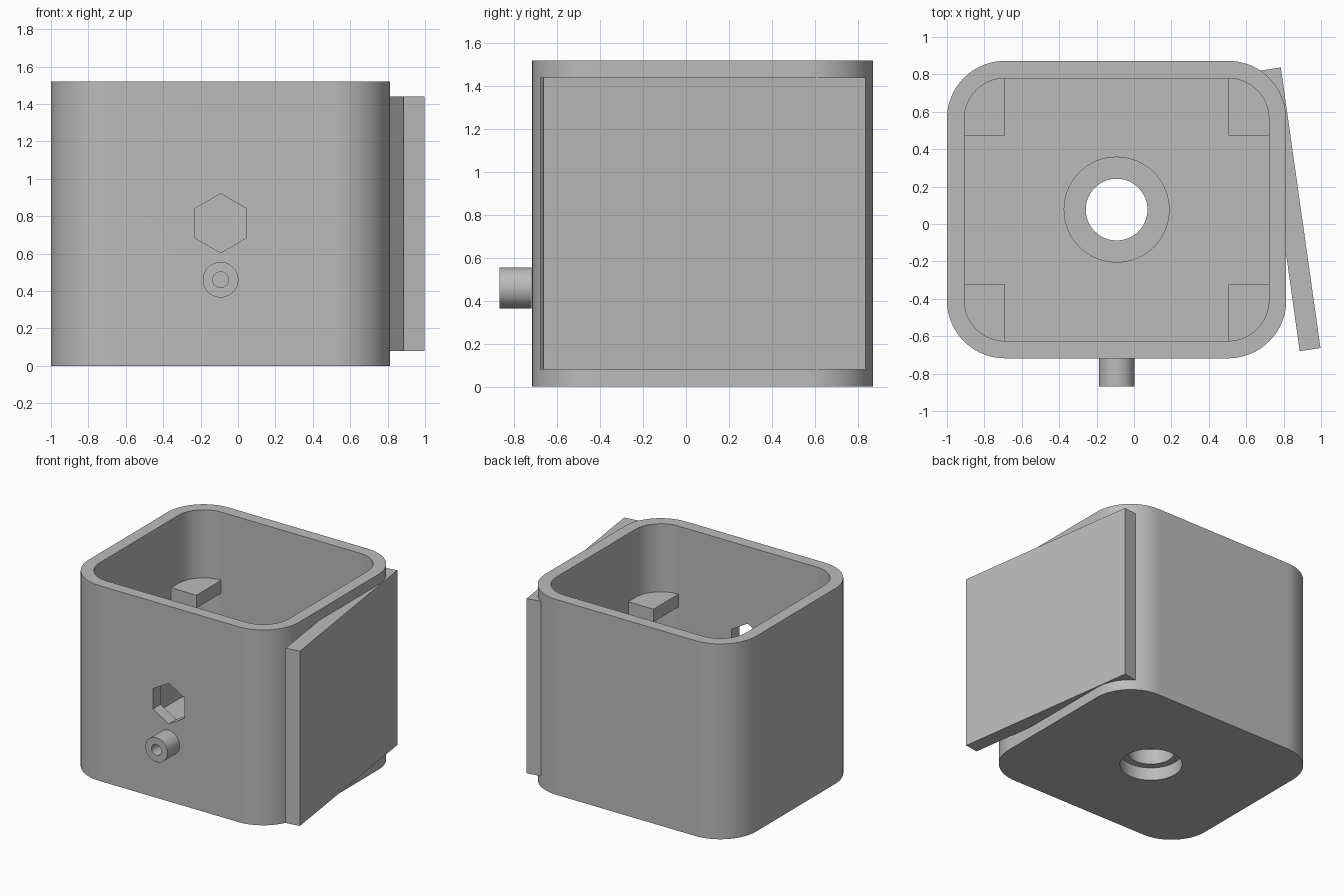
import bpy, bmesh, math
from mathutils import Matrix, Vector

if "Cube" in bpy.data.objects:
    bpy.data.objects.remove(bpy.data.objects["Cube"], do_unlink=True)

grey = bpy.data.materials.new("plain grey")
grey.use_nodes = True
COLOUR = (0.5, 0.5, 0.5, 1)
grey.diffuse_color = COLOUR
grey.node_tree.nodes["Principled BSDF"].inputs["Base Color"].default_value = COLOUR

CX, CY = -0.093, 0.077     # centre of the box
FRONT = -0.72              # y of the front face
WALL = 0.093
HEIGHT = 1.52


def prism(name, points, low, high, upright=False):
    """Extrude a 2D outline; upright outlines lie in xz and run along y."""
    bm = bmesh.new()
    face = bm.faces.new([bm.verts.new((a, b, low)) for a, b in points])
    top = bmesh.ops.extrude_face_region(bm, geom=[face])["geom"]
    bmesh.ops.translate(bm, vec=(0, 0, high - low),
                        verts=[v for v in top if isinstance(v, bmesh.types.BMVert)])
    if upright:
        # swap y and z
        for v in bm.verts:
            v.co = Vector((v.co.x, v.co.z, v.co.y))
    bmesh.ops.recalc_face_normals(bm, faces=bm.faces)
    mesh = bpy.data.meshes.new(name)
    bm.to_mesh(mesh)
    bm.free()
    mesh.materials.append(grey)
    obj = bpy.data.objects.new(name, mesh)
    bpy.context.collection.objects.link(obj)
    return obj


def ring(x, y, radius, sides=64, start=0.0):
    return [(x + radius * math.cos(start + math.tau * i / sides),
             y + radius * math.sin(start + math.tau * i / sides)) for i in range(sides)]


def rounded_box(half_x, half_y, radius, steps=20):
    points = []
    corners = [(1, 1), (-1, 1), (-1, -1), (1, -1)]
    for k, (sx, sy) in enumerate(corners):
        for i in range(steps + 1):
            a = math.pi / 2 * (k + i / steps)
            points.append((CX + sx * (half_x - radius) + radius * math.cos(a),
                           CY + sy * (half_y - radius) + radius * math.sin(a)))
    return points


def cut(obj, *cutters):
    bpy.context.view_layer.objects.active = obj
    for c in cutters:
        mod = obj.modifiers.new("cut", 'BOOLEAN')
        mod.operation, mod.solver, mod.object = 'DIFFERENCE', 'EXACT', c
        bpy.ops.object.modifier_apply(modifier=mod.name)


# Main parts
housing = prism("housing", rounded_box(0.907, 0.795, 0.31), 0, HEIGHT)
boss = prism("floor_boss", ring(CX, CY, 0.283), 0.09, 0.22)
spout = prism("front_spout", ring(CX, 0.46, 0.095), -0.87, FRONT, True)
panel = prism("side_panel", [(0.886, -0.68), (0.997, -0.663), (0.785, 0.837), (0.676, 0.82)],
              0.08, 1.44)

# Cutters
cavity = prism("cavity_cutter", rounded_box(0.907 - WALL, 0.795 - WALL, 0.217), 0.09, 2)
bore = prism("bore_cutter", ring(CX, CY, 0.165), -0.1, 0.5)
counterbore = prism("counterbore_cutter", ring(CX, CY, 0.22), -0.1, 0.1)
round_hole = prism("round_hole_cutter", ring(-0.47, 0.985, 0.097), -1, -0.5, True)
hex_hole = prism("hex_hole_cutter", ring(CX, 0.762, 0.158, 6, math.pi / 6), -1, -0.5, True)
spout_bore = prism("spout_bore_cutter", ring(CX, 0.46, 0.042, 32), -1, -0.5, True)

cut(housing, cavity, bore, counterbore, round_hole, hex_hole, spout_bore)
cut(boss, bore, counterbore)
cut(spout, spout_bore)
cut(panel, cavity)
for c in (cavity, bore, counterbore, round_hole, hex_hole, spout_bore):
    bpy.data.objects.remove(c, do_unlink=True)

# Corner tabs inside the cavity
parts = [housing, boss, spout, panel]
for side, sx in (("left", 1), ("right", -1)):
    for end, sy in (("front", -1), ("back", 1)):
        outline = [(0.597, 0.397), (0.82, 0.397), (0.82, 0.63), (0.75, 0.71), (0.597, 0.71)]
        parts.append(prism(f"{end}_{side}_tab",
                           [(CX + sx * x, CY + sy * y) for x, y in outline], 0.89, 0.99))

# Smooth the rounded walls, keep hard edges
bpy.ops.object.select_all(action='DESELECT')
for obj in parts:
    obj.select_set(True)
bpy.context.view_layer.objects.active = housing
bpy.ops.object.shade_smooth_by_angle(angle=math.radians(30))
